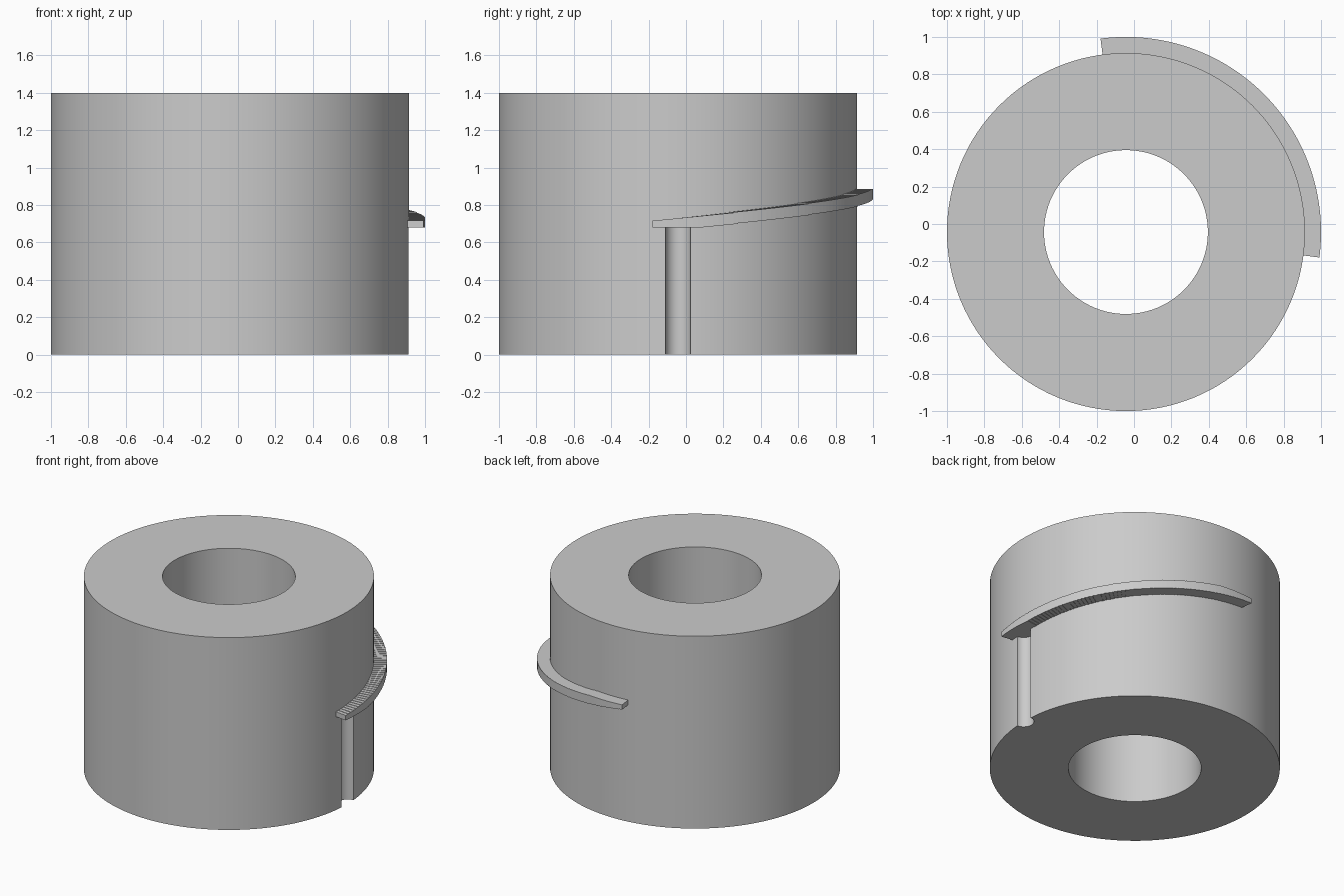
import bpy
import bmesh
from math import cos, sin, radians

CENTER = -0.043
OUTER, BORE, HEIGHT = 0.957, 0.438, 1.4

cube = bpy.data.objects.get("Cube")
if cube:
    bpy.data.objects.remove(cube, do_unlink=True)

# Single plain grey
grey = bpy.data.materials.new("plain_grey")
grey.use_nodes = True
color = (0.6, 0.6, 0.6, 1)
grey.diffuse_color = color
grey.node_tree.nodes["Principled BSDF"].inputs["Base Color"].default_value = color


def cylinder(name, x, y, radius, bottom, top, sides):
    bpy.ops.mesh.primitive_cylinder_add(
        vertices=sides, radius=radius, depth=top - bottom,
        location=(x, y, (top + bottom) / 2))
    obj = bpy.context.object
    obj.name = name
    obj.data.materials.append(grey)
    return obj


def cut(target, cutter):
    mod = target.modifiers.new("cut", 'BOOLEAN')
    mod.operation = 'DIFFERENCE'
    mod.solver = 'EXACT'
    mod.object = cutter
    bpy.context.view_layer.objects.active = target
    bpy.ops.object.modifier_apply(modifier=mod.name)
    bpy.data.objects.remove(cutter, do_unlink=True)


# Thick drum with a central bore and a round vertical groove on its left side
drum = cylinder("drum", CENTER, CENTER, OUTER, 0, HEIGHT, 128)
cut(drum, cylinder("bore_cutter", CENTER, CENTER, BORE, -0.1, HEIGHT + 0.1, 96))
cut(drum, cylinder("groove_cutter", CENTER + OUTER, CENTER, 0.068, -0.1, 0.68, 48))
bpy.ops.object.select_all(action='DESELECT')
drum.select_set(True)
bpy.context.view_layer.objects.active = drum
bpy.ops.object.shade_smooth_by_angle(angle=radians(30))

# Finely stepped rising ledge: short arcs stacked along a quarter turn
STEP, HALF_ARC, TURN = 1.5, 7.5, 90
INNER_R, OUTER_R = 0.952, 1.043
BASE_Z, RISE, THICK = 0.68, 0.17, 0.036


def lift(angle):
    return BASE_Z + RISE * min(max(angle, 0), TURN) / TURN


bm = bmesh.new()


def section(angle, low, high):
    a = radians(angle)
    return [bm.verts.new((CENTER + r * cos(a), CENTER + r * sin(a), z))
            for r, z in ((INNER_R, low), (OUTER_R, low),
                         (OUTER_R, high), (INNER_R, high))]


cells = round((TURN + 2 * HALF_ARC) / STEP)
previous = None
for i in range(cells):
    start = -HALF_ARC + i * STEP
    low = lift(start + STEP - HALF_ARC)
    high = lift(start + HALF_ARC) + THICK
    near = section(start, low, high)
    far = section(start + STEP, low, high)
    for k in range(4):
        n = (k + 1) % 4
        bm.faces.new((near[k], near[n], far[n], far[k]))
    if previous:
        # risers between neighbouring steps, above and below
        for p, q in ((0, 1), (2, 3)):
            if abs(previous[p].co.z - near[p].co.z) > 1e-5:
                bm.faces.new((previous[p], previous[q], near[q], near[p]))
    else:
        bm.faces.new(near[::-1])
    previous = far
bm.faces.new(previous)
bmesh.ops.remove_doubles(bm, verts=bm.verts, dist=1e-5)
bmesh.ops.recalc_face_normals(bm, faces=bm.faces)

mesh = bpy.data.meshes.new("rising_ledge")
bm.to_mesh(mesh)
bm.free()
mesh.materials.append(grey)
ledge = bpy.data.objects.new("rising_ledge", mesh)
bpy.context.collection.objects.link(ledge)
